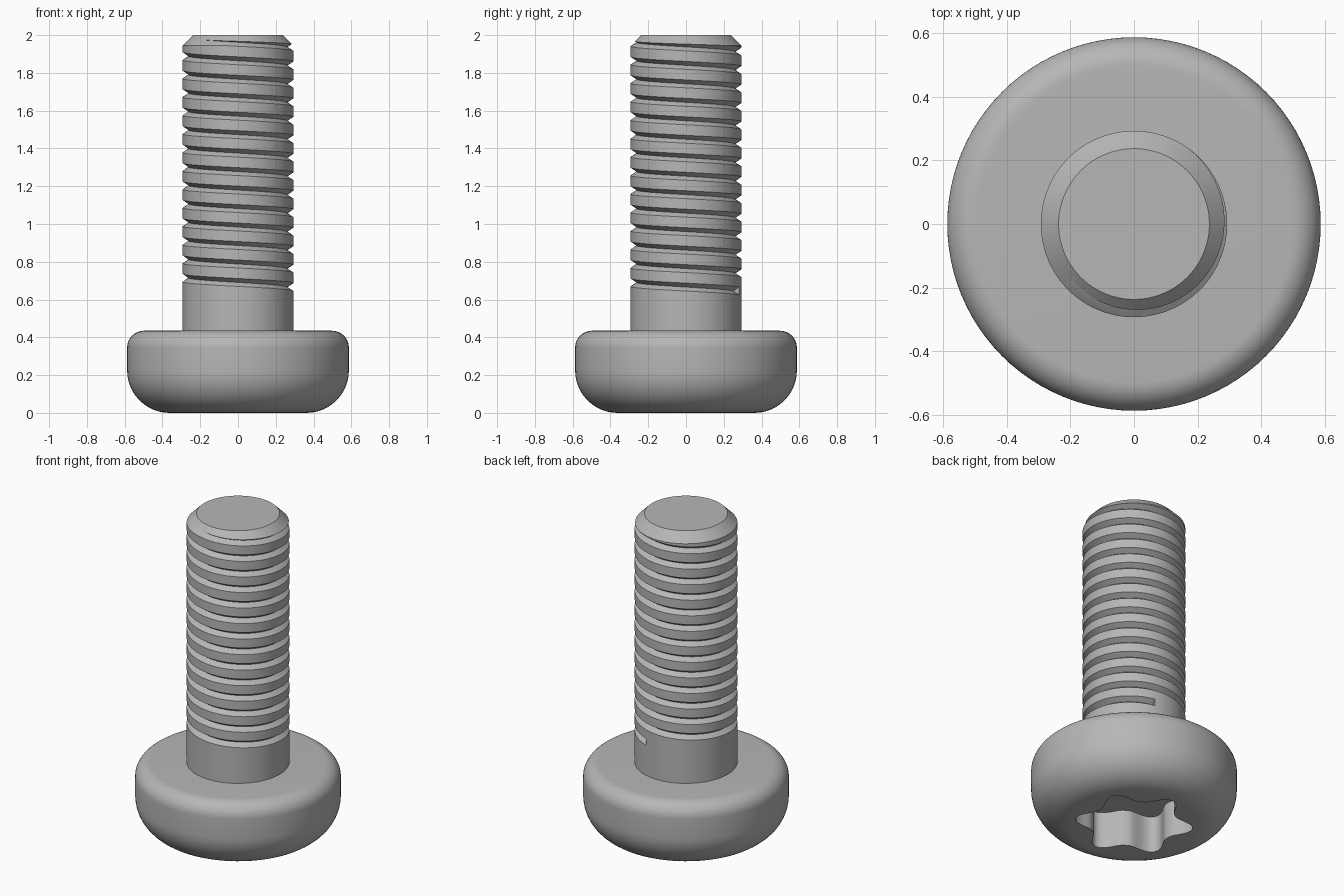
import bpy
import bmesh
from math import sin, cos, pi, radians

cube = bpy.data.objects.get("Cube")
if cube:
    bpy.data.objects.remove(cube, do_unlink=True)

SIDES = 96
HEAD_R, HEAD_H = 0.587, 0.435
SHAFT_R, TOP_R, TOP_Z = 0.293, 0.237, 2.0
PITCH, TURNS = 0.0978, 14
GROOVE_HALF, GROOVE_DEPTH = 0.021, 0.031
GROOVE_Z, GROOVE_END = 0.646, radians(74)

steel = bpy.data.materials.new("grey steel")
steel.use_nodes = True
steel.diffuse_color = (0.47, 0.47, 0.47, 1)
steel.node_tree.nodes["Principled BSDF"].inputs["Base Color"].default_value = steel.diffuse_color


def finish(bm, name):
    bmesh.ops.recalc_face_normals(bm, faces=bm.faces)
    mesh = bpy.data.meshes.new(name)
    bm.to_mesh(mesh)
    bm.free()
    obj = bpy.data.objects.new(name, mesh)
    bpy.context.collection.objects.link(obj)
    mesh.materials.append(steel)
    return obj


def lathe(profile, name):
    """Revolve (radius, z) points that start and end on the axis."""
    bm = bmesh.new()
    verts = [bm.verts.new((r, 0, z)) for r, z in profile]
    edges = [bm.edges.new(pair) for pair in zip(verts, verts[1:])]
    bmesh.ops.spin(bm, geom=verts + edges, cent=(0, 0, 0), axis=(0, 0, 1),
                   angle=2 * pi, steps=SIDES)
    bmesh.ops.remove_doubles(bm, verts=bm.verts, dist=1e-5)
    return finish(bm, name)


def arc(cx, cz, radius, start, end, steps=12):
    angles = [radians(start + (end - start) * i / steps) for i in range(steps + 1)]
    return [(cx + radius * cos(a), cz + radius * sin(a)) for a in angles]


def cut(obj, cutter, operation):
    cutter.hide_render = True
    mod = obj.modifiers.new("cut", 'BOOLEAN')
    mod.operation, mod.solver, mod.object = operation, 'EXACT', cutter
    activate(obj)
    bpy.ops.object.modifier_apply(modifier=mod.name)
    bpy.data.objects.remove(cutter, do_unlink=True)


def activate(obj):
    bpy.ops.object.select_all(action='DESELECT')
    obj.select_set(True)
    bpy.context.view_layer.objects.active = obj


# Rounded pan head
low, high = 0.225, 0.09
head = lathe([(0, 0)] + arc(HEAD_R - low, low, low, -90, 0)
             + arc(HEAD_R - high, HEAD_H - high, high, 0, 90) + [(0, HEAD_H)], "head")

# Six-lobed drive recess in the underside of the head
bm = bmesh.new()
rim = []
for i in range(SIDES * 2):
    a = pi * i / SIDES
    r = 0.25 + 0.09 * ((1 - cos(6 * a)) / 2) ** 1.3
    rim.append(bm.verts.new((r * cos(a), r * sin(a), -0.1)))
base = bm.faces.new(rim)
grown = bmesh.ops.extrude_face_region(bm, geom=[base])["geom"]
bmesh.ops.translate(bm, vec=(0, 0, 0.33),
                    verts=[v for v in grown if isinstance(v, bmesh.types.BMVert)])
cut(head, finish(bm, "recess_cutter"), 'DIFFERENCE')

# Threaded shaft: each column of points steps the V groove up the helix
bm = bmesh.new()


def point(angle, r, z):
    return bm.verts.new((r * cos(angle), r * sin(angle), z))


def groove(angle, z):
    return [point(angle, SHAFT_R, z - GROOVE_HALF),
            point(angle, SHAFT_R - GROOVE_DEPTH, z),
            point(angle, SHAFT_R, z + GROOVE_HALF)]


columns = []
for j in range(SIDES):
    t = j / SIDES
    angle = GROOVE_END - 2 * pi * t
    col = [point(angle, SHAFT_R, HEAD_H - 0.03)]
    for k in range(TURNS):
        col += groove(angle, GROOVE_Z + (k + t) * PITCH)
    columns.append(col + [point(angle, SHAFT_R, TOP_Z + 0.2)])

first = columns[0]
tail = groove(GROOVE_END, GROOVE_Z + TURNS * PITCH)
closing = [first[0]] + first[4:-1] + tail + [first[-1]]
last = len(first) - 2
for j, a in enumerate(columns):
    b = columns[j + 1] if j + 1 < SIDES else closing
    for i in range(last + 1):
        left, right = [a[i], a[i + 1]], [b[i + 1], b[i]]
        if j == SIDES - 1 and i == 0:
            right[1:1] = [first[3], first[1]]
        if j == 0 and i == last:
            left[1:1] = [tail[0], tail[2]]
        bm.faces.new(left + right)
bm.faces.new(first[1:4])
bm.faces.new(tail)
bm.faces.new([c[0] for c in columns])
bm.faces.new([c[-1] for c in columns])
shaft = finish(bm, "threaded_shaft")

# Chamfered tip
wide = 0.35
tip = lathe([(0, 0.2), (wide, 0.2), (wide, TOP_Z - wide + TOP_R),
             (TOP_R, TOP_Z), (0, TOP_Z)], "tip_cutter")
cut(shaft, tip, 'INTERSECT')

for obj in (head, shaft):
    activate(obj)
    bpy.ops.object.shade_smooth_by_angle(angle=radians(30))
